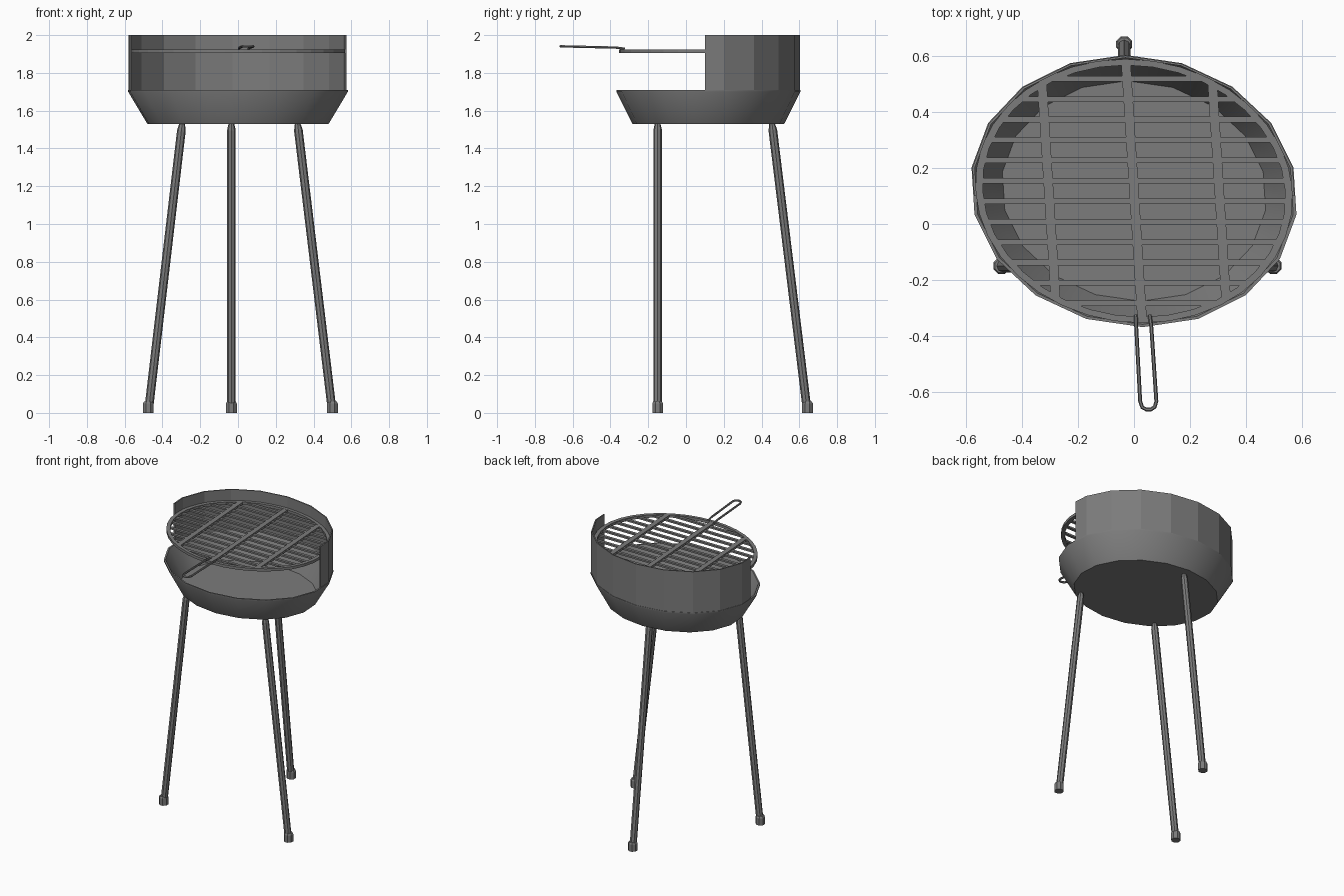
import bpy, bmesh, math
from mathutils import Vector

if "Cube" in bpy.data.objects:
    bpy.data.objects.remove(bpy.data.objects["Cube"])

metal = bpy.data.materials.new("dark grey metal")
metal.use_nodes = True
GREY = (0.2, 0.2, 0.2, 1)
metal.diffuse_color = GREY
metal.node_tree.nodes["Principled BSDF"].inputs["Base Color"].default_value = GREY

CY, RX, RY, SKEW = 0.118, 0.585, 0.487, 0.063
SIDES = 18


def plan(x, y, z):
    """Place a point given about the bowl centre, with the slight skew of the plan."""
    return Vector((x - SKEW * y, y + CY, z))


def oval(scale, deg, z):
    a = math.radians(deg)
    return plan(RX * scale * math.cos(a), RY * scale * math.sin(a), z)


def make(name, bm, smooth=False):
    bmesh.ops.recalc_face_normals(bm, faces=bm.faces)
    me = bpy.data.meshes.new(name)
    bm.to_mesh(me)
    bm.free()
    me.materials.append(metal)
    ob = bpy.data.objects.new(name, me)
    bpy.context.collection.objects.link(ob)
    if smooth:
        bpy.ops.object.select_all(action='DESELECT')
        ob.select_set(True)
        bpy.context.view_layer.objects.active = ob
        bpy.ops.object.shade_smooth_by_angle(angle=math.radians(35))
    return ob


def skin(bm, rings, close_rings=False, cap=False, close_loop=True):
    """Bridge successive rings of points with quads."""
    vs = [[bm.verts.new(p) for p in r] for r in rings]
    n = len(vs[0])
    pairs = list(zip(vs, vs[1:])) + ([(vs[-1], vs[0])] if close_rings else [])
    for a, b in pairs:
        for i in range(n if close_loop else n - 1):
            j = (i + 1) % n
            bm.faces.new((a[i], a[j], b[j], b[i]))
    if cap:
        bm.faces.new(vs[0])
        bm.faces.new(vs[-1])


# Fire bowl: outer wall, lip and inner wall
angles = [90 + i * 360 / SIDES for i in range(SIDES)]
bm = bmesh.new()
profile = [(0.825, 1.53), (1, 1.7), (1, 1.71), (0.98, 1.71), (0.81, 1.542)]
skin(bm, [[oval(s, a, z) for a in angles] for s, z in profile], cap=True)
make("fire_bowl", bm, smooth=True)

# Wind shield around the back half
bm = bmesh.new()


def shield_ring(scale, z):
    pts = [oval(scale, 10 + 20 * i, z) for i in range(9)]
    ends = []
    for inner, outer in ((10, -10), (170, 190)):
        p, q = oval(scale, inner, z), oval(scale, outer, z)
        ends.append(p.lerp(q, (p.y - 0.1) / (p.y - q.y)))
    return [ends[0]] + pts + [ends[1]]


rings = [shield_ring(s, z) for s, z in ((0.995, 1.7), (0.995, 2), (0.98, 2), (0.98, 1.7))]
skin(bm, rings, close_rings=True, close_loop=False)
bmesh.ops.holes_fill(bm, edges=[e for e in bm.edges if e.is_boundary], sides=4)
make("wind_shield", bm)

# Grate rim
bm = bmesh.new()
steps = [i * 10 for i in range(36)]
skin(bm, [[oval(s, a, z) for a in steps] for s, z in
          ((0.97, 1.906), (0.97, 1.925), (0.925, 1.925), (0.925, 1.906))], close_rings=True)
make("grate_rim", bm)


# Grate bars, clipped to the oval
def bar(bm, x0, x1, y0, y1, z0, z1):
    skin(bm, [[plan(x, y, z) for x, y in ((x0, y0), (x1, y0), (x1, y1), (x0, y1))]
              for z in (z0, z1)], cap=True)


bm = bmesh.new()
GX, GY = RX * 0.945, RY * 0.945
for i in range(12):
    y = -0.402 + i * 0.0731
    half = GX * math.sqrt(1 - (y / GY) ** 2)
    bar(bm, -half, half, y - 0.01, y + 0.01, 1.908, 1.92)
make("grate_bars", bm)

bm = bmesh.new()
for x in (-0.305, 0, 0.305):
    half = GY * math.sqrt(1 - (x / GX) ** 2)
    bar(bm, x - 0.017, x + 0.017, -half, half, 1.907, 1.924)
make("grate_cross_bars", bm)


# Tubes along a path of (point, radius) pairs
def tube(name, path, sides=8):
    bm = bmesh.new()
    pts = [Vector(p) for p, r in path]
    rings = []
    for i, (p, r) in enumerate(path):
        d = (pts[min(i + 1, len(pts) - 1)] - pts[max(i - 1, 0)]).normalized()
        u = d.cross(Vector((0, 0, 1)))
        u = u.normalized() if u.length > 0.01 else Vector((1, 0, 0))
        v = d.cross(u)
        rings.append([pts[i] + r * (u * math.cos(t) + v * math.sin(t))
                      for t in (2 * math.pi * k / sides for k in range(sides))])
    skin(bm, rings, cap=True)
    return make(name, bm, smooth=sides < 8)


# Wire handle loop
loop = [(0.006, -0.325, 1.928), (0.008, -0.37, 1.934), (0.022, -0.635, 1.94),
        (0.03, -0.657, 1.941), (0.045, -0.664, 1.941), (0.06, -0.664, 1.941),
        (0.074, -0.655, 1.941), (0.08, -0.635, 1.94), (0.062, -0.37, 1.934),
        (0.056, -0.325, 1.928)]
tube("grate_handle", [(p, 0.007) for p in loop], sides=6)

# Splayed legs with foot caps
legs = {"right": ((-0.475, -0.15), (-0.295, -0.15)),
        "left": ((0.5, -0.15), (0.315, -0.15)),
        "back": ((-0.035, 0.643), (-0.035, 0.455))}
for side, (foot, top) in legs.items():
    a, b = Vector((*foot, 0)), Vector((*top, 1.535))
    tube(f"{side}_leg", [(a.lerp(b, 0.02), 0.023), (a.lerp(b, 0.975), 0.023), (b, 0.014)])
    bm = bmesh.new()
    skin(bm, [[Vector((foot[0] + r * math.cos(t), foot[1] + r * math.sin(t), z))
               for t in (math.pi * (k + 0.5) / 4 for k in range(8))]
              for r, z in ((0.031, 0), (0.031, 0.05), (0.025, 0.06))], cap=True)
    make(f"{side}_foot_cap", bm)
